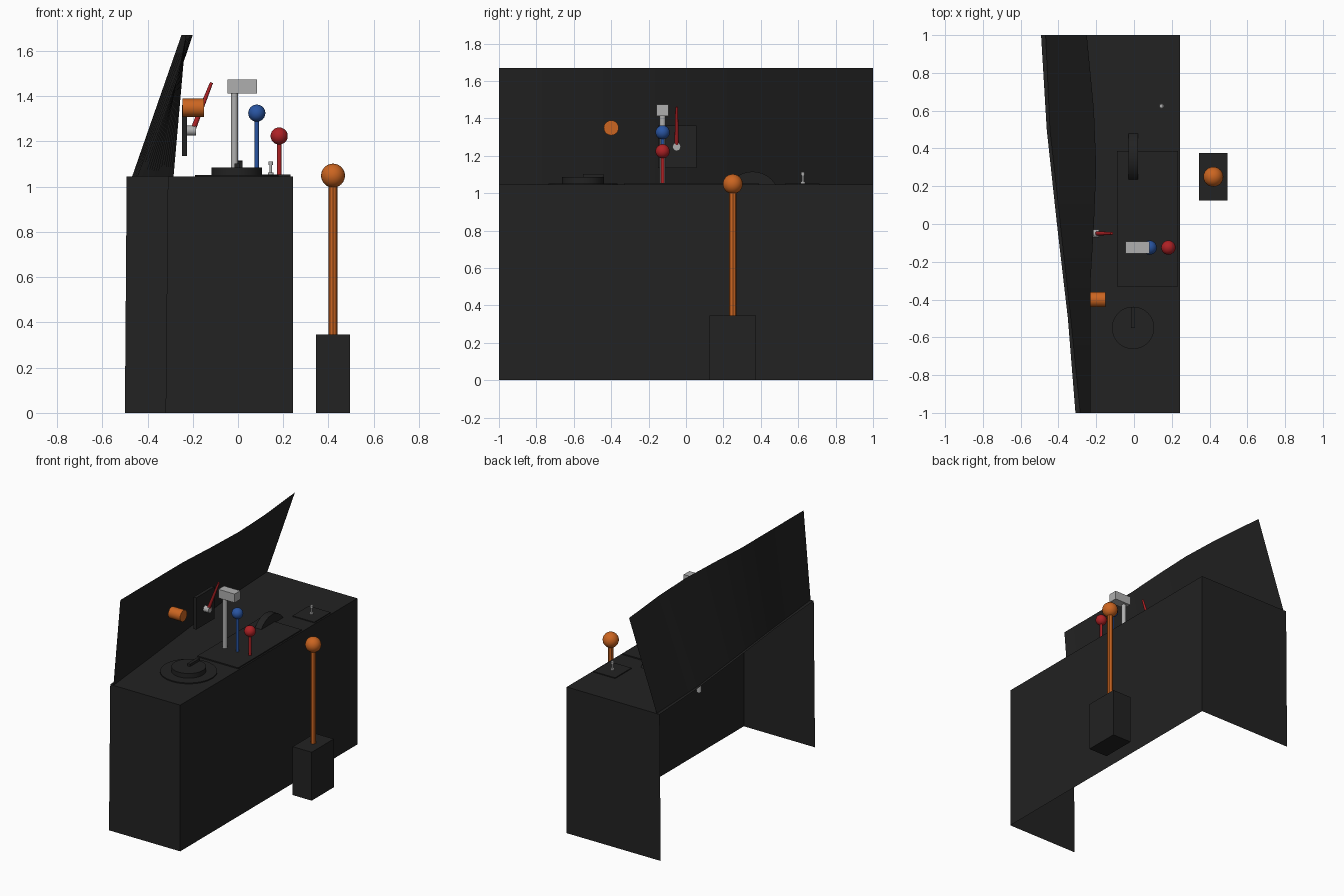
import bpy, bmesh, math
from mathutils import Vector

cube = bpy.data.objects.get("Cube")
if cube:
    bpy.data.objects.remove(cube, do_unlink=True)


def material(name, rgb):
    m = bpy.data.materials.new(name)
    m.use_nodes = True
    m.diffuse_color = (*rgb, 1)
    m.node_tree.nodes["Principled BSDF"].inputs["Base Color"].default_value = (*rgb, 1)
    return m


BLACK = material("charcoal", (0.016, 0.016, 0.016))
ORANGE = material("orange", (0.6, 0.13, 0.015))
BLUE = material("blue", (0.022, 0.09, 0.36))
RED = material("red", (0.42, 0.015, 0.018))
GRAY = material("light gray", (0.43, 0.43, 0.43))


def finish(name, bm, mat, smooth=False):
    mesh = bpy.data.meshes.new(name)
    bm.to_mesh(mesh)
    bm.free()
    mesh.materials.append(mat)
    ob = bpy.data.objects.new(name, mesh)
    bpy.context.collection.objects.link(ob)
    if smooth:
        bpy.ops.object.select_all(action="DESELECT")
        ob.select_set(True)
        bpy.context.view_layer.objects.active = ob
        bpy.ops.object.shade_smooth_by_angle(angle=math.radians(40))
    return ob


def box(name, lo, hi, mat):
    lo, hi = Vector(lo), Vector(hi)
    bm = bmesh.new()
    bmesh.ops.create_cube(bm, size=1)
    for v in bm.verts:
        v.co = Vector(a * b for a, b in zip(v.co, hi - lo)) + (lo + hi) / 2
    return finish(name, bm, mat)


def rod(name, start, end, radius, mat, sides=24, tip=None):
    start, end = Vector(start), Vector(end)
    axis = end - start
    bm = bmesh.new()
    bmesh.ops.create_cone(bm, cap_ends=True, segments=sides, radius1=radius,
                          radius2=radius if tip is None else tip, depth=axis.length)
    turn = axis.to_track_quat("Z", "Y")
    for v in bm.verts:
        v.co = turn @ v.co + (start + end) / 2
    return finish(name, bm, mat, sides > 12)


def ball(name, center, radius, mat):
    bm = bmesh.new()
    bmesh.ops.create_uvsphere(bm, u_segments=24, v_segments=12, radius=radius)
    bmesh.ops.translate(bm, vec=center, verts=bm.verts)
    return finish(name, bm, mat, True)


def blend(points, y):
    """Linear lookup of x along the length of the desk."""
    for (y0, x0), (y1, x1) in zip(points, points[1:]):
        if y <= y1:
            return x0 + (x1 - x0) * (y - y0) / (y1 - y0)
    return points[-1][1]


TOP = 1.045
SIDE = 0.243
desk_edge = [(-1, -0.31), (-0.5, -0.35), (0, -0.408), (0.5, -0.462), (1, -0.492)]
panel_base = [(-1, -0.285), (-0.5, -0.335), (0, -0.39), (0.5, -0.445), (1, -0.468)]
panel_top = [(-1, -0.23), (-0.3, -0.23), (0, -0.212), (0.3, -0.2), (0.6, -0.212), (1, -0.25)]
stations = [-1 + i * 0.1 for i in range(21)]

# Desk shell: worktop, long side and both ends, open below and along the curved side
bm = bmesh.new()
curved = [bm.verts.new((blend(desk_edge, y), y, TOP)) for y in stations]
near, far = [bm.verts.new((SIDE, y, TOP)) for y in (-1, 1)]
near_foot, far_foot = [bm.verts.new((SIDE, y, 0)) for y in (-1, 1)]
near_heel = bm.verts.new((-0.32, -1, 0))
far_heel = bm.verts.new((-0.5, 1, 0))
bm.faces.new([near, far] + curved[::-1])
bm.faces.new([near, near_foot, far_foot, far])
bm.faces.new([curved[0], near_heel, near_foot, near])
bm.faces.new([far, far_foot, far_heel, curved[-1]])
finish("desk_shell", bm, BLACK)

# Leaning instrument panel along the curved side
bm = bmesh.new()
low = [bm.verts.new((blend(panel_base, y), y, TOP)) for y in stations]
high = [bm.verts.new((blend(panel_top, y), y, 1.67)) for y in stations]
for i in range(len(stations) - 1):
    bm.faces.new([low[i], low[i + 1], high[i + 1], high[i]])
finish("instrument_panel", bm, BLACK, True)

# Worktop plates
box("lever_plate", (-0.09, -0.33, TOP - 0.005), (0.232, 0.387, TOP + 0.008), BLACK)
box("switch_plate", (0.06, 0.53, TOP - 0.005), (0.232, 0.715, TOP + 0.006), BLACK)

# Round controller with pointer
rod("controller_base", (-0.005, -0.55, TOP - 0.005), (-0.005, -0.55, TOP + 0.007), 0.185, BLACK, 48)
rod("controller_disc", (-0.005, -0.55, TOP), (-0.005, -0.55, 1.085), 0.112, BLACK, 48)
box("controller_pointer", (-0.016, -0.55, 1.08), (0.006, -0.44, 1.102), BLACK)

# Thumb wheel standing through the worktop, as an arc segment
bm = bmesh.new()
radius, middle = 0.147, 0.968
half = math.asin(0.125 / radius)
arc = []
for i in range(17):
    a = half * (i / 8 - 1)
    arc.append(bm.verts.new((-0.03, 0.355 + radius * math.sin(a), middle + radius * math.cos(a))))
face = bm.faces.new(arc)
new = bmesh.ops.extrude_face_region(bm, geom=[face])["geom"]
bmesh.ops.translate(bm, vec=(0.05, 0, 0), verts=[g for g in new if isinstance(g, bmesh.types.BMVert)])
bmesh.ops.recalc_face_normals(bm, faces=bm.faces)
finish("thumb_wheel", bm, BLACK, True)

# Desk levers
LEVER_Y = -0.125
rod("gray_lever_stem", (-0.016, LEVER_Y, 0.65), (-0.016, LEVER_Y, 1.42), 0.016, GRAY, 16)
box("gray_lever_grip", (-0.046, LEVER_Y - 0.032, 1.412), (0.083, LEVER_Y + 0.032, 1.474), GRAY)
for name, x, z, mat in (("blue", 0.083, 1.325, BLUE), ("red", 0.182, 1.224, RED)):
    rod(name + "_lever_stem", (x, LEVER_Y, TOP), (x, LEVER_Y, z), 0.01, mat, 16)
    ball(name + "_lever_knob", (x, LEVER_Y, z), 0.038, mat)

# Small toggle switch
rod("toggle_stem", (0.145, 0.625, TOP), (0.145, 0.625, 1.112), 0.006, GRAY, 16)
rod("toggle_nut", (0.145, 0.625, TOP), (0.145, 0.625, 1.062), 0.013, GRAY, 16)
rod("toggle_tip", (0.145, 0.625, 1.095), (0.145, 0.625, 1.112), 0.01, GRAY, 16)

# Panel controls
box("panel_plate", (-0.248, -0.15, 1.135), (-0.225, 0.057, 1.362), BLACK)
rod("panel_switch_hub", (-0.225, -0.05, 1.248), (-0.185, -0.05, 1.248), 0.022, GRAY)
rod("panel_switch_arm", (-0.2, -0.05, 1.25), (-0.117, -0.05, 1.46), 0.012, RED, 16, 0.007)
rod("panel_button", (-0.245, -0.4, 1.349), (-0.15, -0.4, 1.349), 0.04, ORANGE)

# Floor lever beside the desk
box("floor_lever_base", (0.345, 0.125, 0), (0.495, 0.375, 0.346), BLACK)
rod("floor_lever_stem", (0.42, 0.25, 0.34), (0.42, 0.25, 1.03), 0.019, ORANGE, 8)
ball("floor_lever_knob", (0.42, 0.25, 1.049), 0.053, ORANGE)
